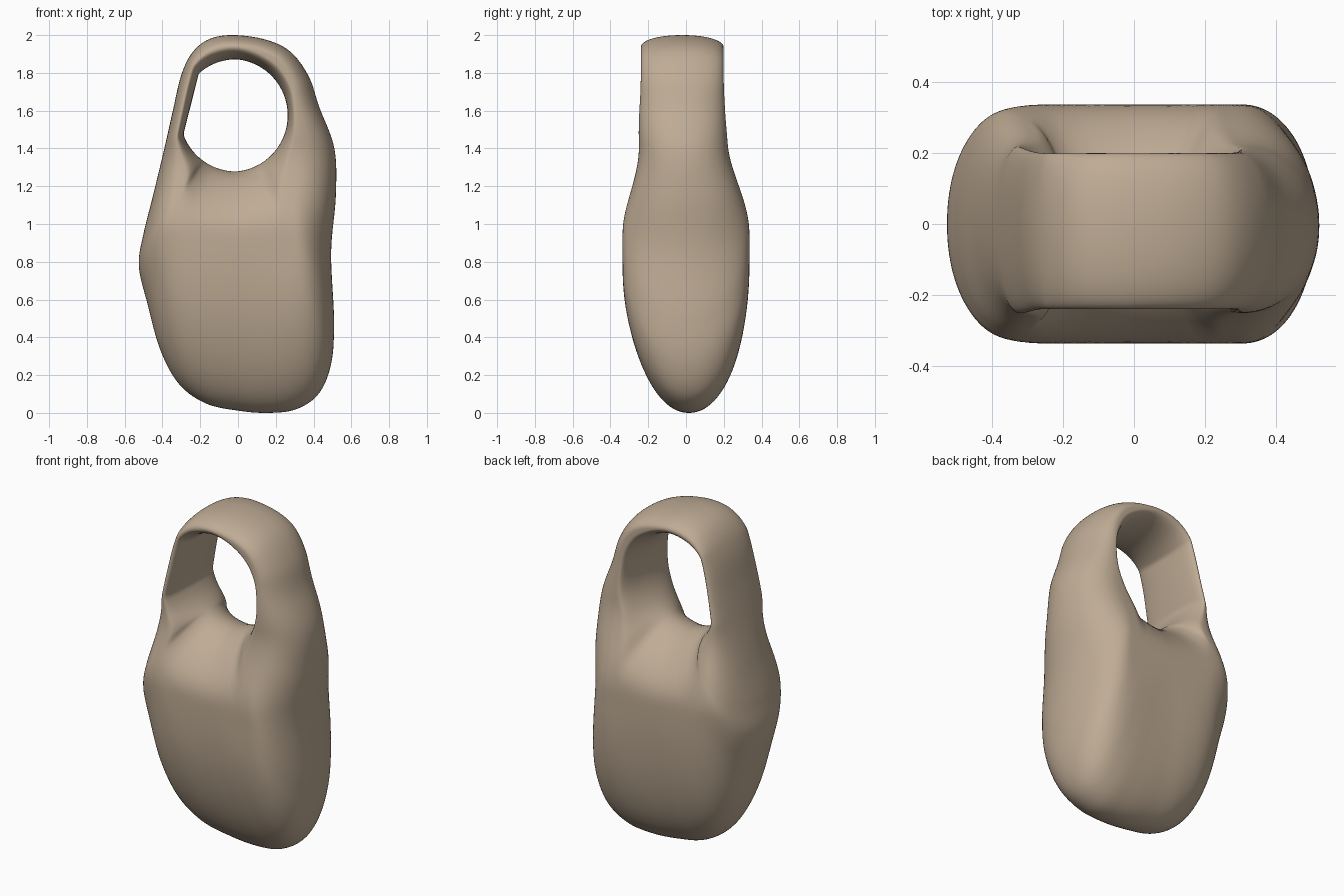
import bpy, bmesh
from math import sin, cos, pi, atan2, hypot

if "Cube" in bpy.data.objects:
    bpy.data.objects.remove(bpy.data.objects["Cube"])

# Outline seen from the front, counter-clockwise:
# x, z, rounding length at outer rim, rounding length at hole rim
RIM = [
    (.43, 1.62, .14, .04), (.375, 1.78, .10, .05), (.28, 1.91, .08, .06),
    (.15, 1.975, .07, .06), (-.02, 2.0, .065, .065), (-.15, 1.98, .065, .065),
    (-.24, 1.91, .06, .065), (-.30, 1.79, .055, .05), (-.345, 1.6, .05, .04),
    (-.39, 1.4, .09, .05), (-.45, 1.15, .22, .08), (-.50, .95, .32, .13),
    (-.525, .78, .40, .22), (-.48, .58, .48, .29), (-.41, .33, .60, .31),
    (-.31, .15, .72, .31), (-.17, .05, .82, .31), (0, .012, .88, .31),
    (.16, 0, .88, .31), (.31, .02, .82, .31), (.43, .105, .70, .31),
    (.495, .27, .57, .31), (.508, .5, .47, .27), (.493, .85, .36, .16),
    (.518, 1.15, .28, .08), (.51, 1.4, .22, .05)]
HOLE = (-.01, 1.575)
STEPS, SIDE = 8, 48


def spline(t):
    """Closed Catmull-Rom through the outline rows."""
    n, i = len(RIM), int(t)
    f = t - i
    a, b, c, d = (RIM[(i + k) % n] for k in (-1, 0, 1, 2))
    return [.5 * (2 * q + (r - p) * f + (2 * p - 5 * q + 4 * r - s) * f * f
                  + (3 * q - p - 3 * r + s) * f ** 3)
            for p, q, r, s in zip(a, b, c, d)]


def smooth(a, b, x):
    x = min(1, max(0, (x - a) / (b - a)))
    return x * x * (3 - 2 * x)


def depth(z):
    return .336 - .101 * smooth(.95, 1.43, z) - .016 * smooth(1.4, 1.8, z)


def rounding(dist, length, p):
    t = min(1, max(0, dist / length))
    return max(0, 1 - (1 - t) ** p) ** (1 / p)


def section(t):
    """Closed loop running from the hole rim to the outer rim and back."""
    xo, zo, lo, li = spline(t)
    ang = atan2(zo - HOLE[1], xo - HOLE[0])
    ca, sa = cos(ang), sin(ang)
    r = .297 - .024 * max(0, ca)
    # straight left side of the hole
    side = -.97 * ca + .244 * sa
    if side > .3:
        r = min(r, .246 / side)
    xi, zi = HOLE[0] + r * ca, HOLE[1] + r * sa
    width = hypot(xo - xi, zo - zi)
    k = min(1, width / (lo + li))
    lo, li = lo * k, li * k
    pts = []
    for j in range(2 * SIDE):
        s = (1 - cos(pi * j / SIDE)) / 2
        x, z = xi + (xo - xi) * s, zi + (zo - zi) * s
        y = depth(z) * rounding(width * s, li, 1.95) * rounding(width * (1 - s), lo, 2.1)
        mid = .015 * (1 - smooth(0, .7, z)) - .02 * smooth(1.1, 1.6, z)
        pts.append((x, (-y if j < SIDE else y) + mid, z))
    return pts


# Body with carrying loop: one continuous ring of sections around the hole
bm = bmesh.new()
rings = [[bm.verts.new(p) for p in section(i / STEPS)]
         for i in range(len(RIM) * STEPS)]
for i, ring in enumerate(rings):
    nxt = rings[(i + 1) % len(rings)]
    for j in range(2 * SIDE):
        k = (j + 1) % (2 * SIDE)
        bm.faces.new((ring[j], ring[k], nxt[k], nxt[j]))
# Soften the surface slightly
for _ in range(4):
    bmesh.ops.smooth_vert(bm, verts=bm.verts, factor=.3,
                          use_axis_x=False, use_axis_y=True, use_axis_z=False)
bmesh.ops.recalc_face_normals(bm, faces=bm.faces)
mesh = bpy.data.meshes.new("looped_body")
bm.to_mesh(mesh)
bm.free()
for p in mesh.polygons:
    p.use_smooth = True
body = bpy.data.objects.new("looped_body", mesh)
bpy.context.collection.objects.link(body)

# Tan colour
tan = bpy.data.materials.new("tan")
tan.diffuse_color = (.52, .41, .30, 1)
tan.use_nodes = True
tan.node_tree.nodes["Principled BSDF"].inputs["Base Color"].default_value = tan.diffuse_color
mesh.materials.append(tan)
